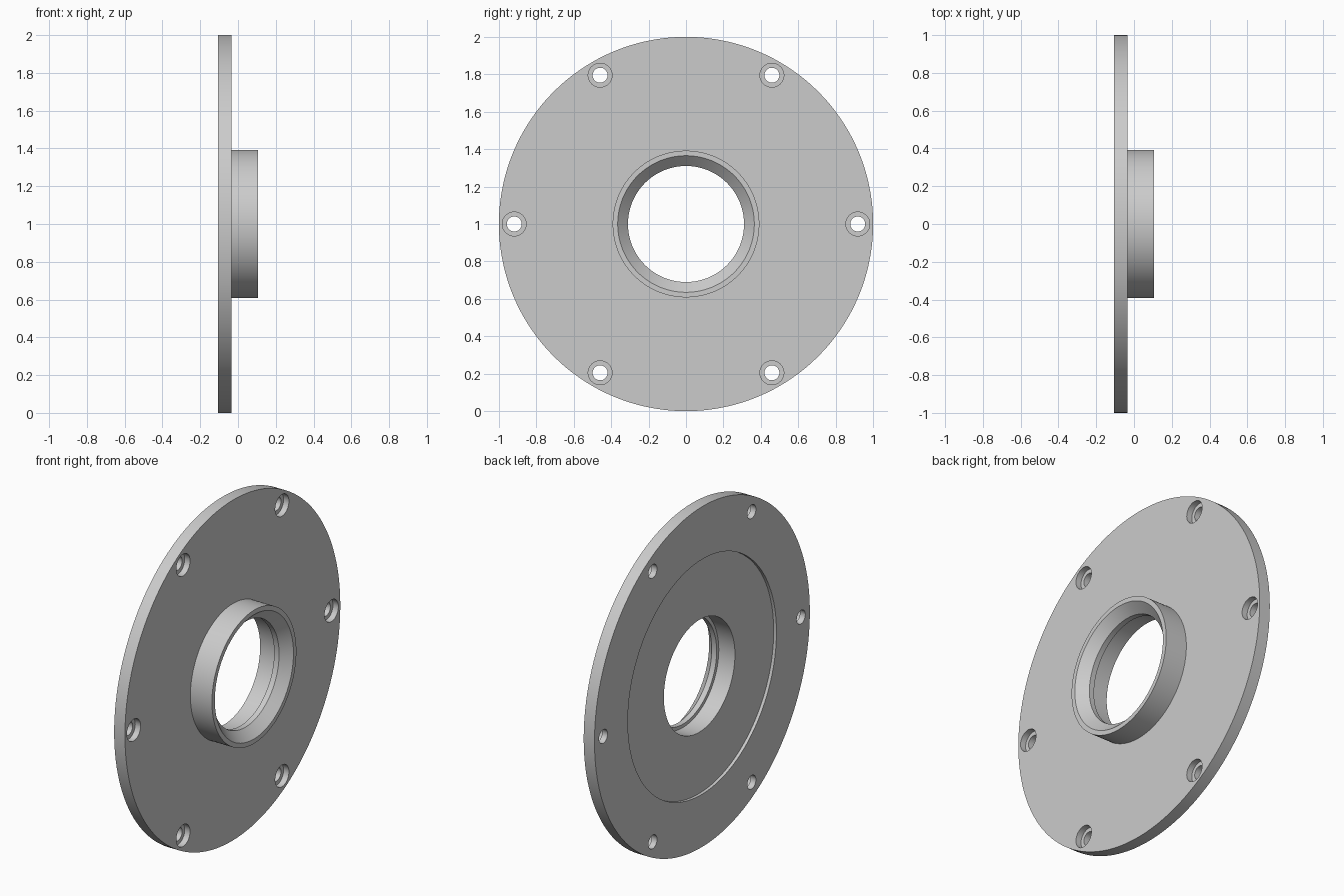
import bpy, bmesh, math
from mathutils import Matrix, Vector

cube = bpy.data.objects.get("Cube")
if cube:
    bpy.data.objects.remove(cube, do_unlink=True)

CENTRE = Vector((0, 0, 1))
BACK, FACE, FRONT = -0.105, -0.035, 0.105   # back face, plate face, hub end

grey = bpy.data.materials.new("light_grey")
grey.use_nodes = True
colour = (0.6, 0.6, 0.6, 1)
grey.diffuse_color = colour
grey.node_tree.nodes["Principled BSDF"].inputs["Base Color"].default_value = colour


def revolve(bm, profile, offset, steps):
    """Turn a closed (x, radius) profile round an axis parallel to x."""
    rings = []
    for i in range(steps):
        a = 2 * math.pi * i / steps
        rings.append([bm.verts.new(offset + Vector((x, r * math.sin(a), r * math.cos(a))))
                      for x, r in profile])
    n = len(profile)
    for i in range(steps):
        a, b = rings[i], rings[(i + 1) % steps]
        for j in range(n):
            k = (j + 1) % n
            if profile[j][1] > 0 or profile[k][1] > 0:
                bm.faces.new((a[j], a[k], b[k], b[j]))


def finish(bm, name):
    bmesh.ops.remove_doubles(bm, verts=bm.verts, dist=1e-5)
    bmesh.ops.dissolve_degenerate(bm, edges=bm.edges, dist=1e-6)
    bmesh.ops.recalc_face_normals(bm, faces=bm.faces)
    mesh = bpy.data.meshes.new(name)
    bm.to_mesh(mesh)
    bm.free()
    mesh.materials.append(grey)
    obj = bpy.data.objects.new(name, mesh)
    bpy.context.collection.objects.link(obj)
    return obj


# Flange plate with hub, chamfered mouth, inner lip and shallow back recess
recess = BACK + 0.018
profile = [(BACK, 1.0), (FACE, 1.0), (FACE, 0.392), (FRONT, 0.392), (FRONT, 0.365),
           (0.05, 0.31), (0.018, 0.31), (0.018, 0.33), (recess, 0.33),
           (recess, 0.69), (BACK, 0.69)]
bm = bmesh.new()
revolve(bm, profile, CENTRE, 144)
flange = finish(bm, "flange_plate")

# Six counterbored bolt holes
seat = FACE - 0.035
pin = [(BACK - 0.05, 0), (BACK - 0.05, 0.04), (seat, 0.04),
       (seat, 0.064), (FACE + 0.05, 0.064), (FACE + 0.05, 0)]
bm = bmesh.new()
for i in range(6):
    turn = Matrix.Rotation(math.radians(60 * i), 3, 'X')
    revolve(bm, pin, CENTRE + turn @ Vector((0, 0.918, 0)), 32)
cutter = finish(bm, "bolt_hole_cutter")
cutter.hide_render = True

cut = flange.modifiers.new("bolt_holes", 'BOOLEAN')
cut.operation = 'DIFFERENCE'
cut.solver = 'EXACT'
cut.object = cutter

bpy.ops.object.select_all(action='DESELECT')
flange.select_set(True)
bpy.context.view_layer.objects.active = flange
bpy.ops.object.modifier_apply(modifier=cut.name)
bpy.data.objects.remove(cutter, do_unlink=True)
bpy.ops.object.shade_smooth_by_angle(angle=math.radians(30))
